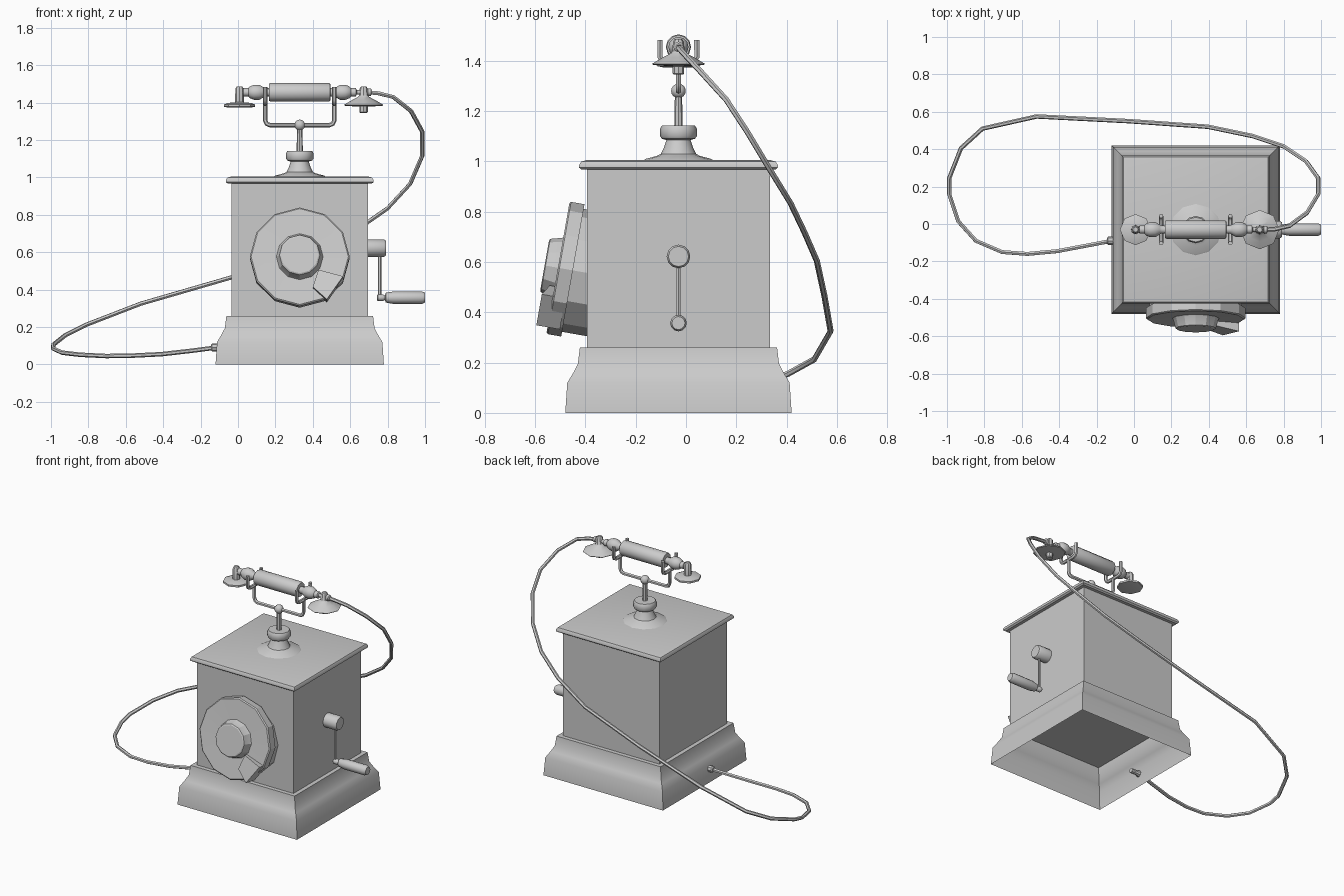
import bpy, bmesh, math
from mathutils import Vector

if "Cube" in bpy.data.objects:
    bpy.data.objects.remove(bpy.data.objects["Cube"])

CX, CY = 0.33, -0.03          # centre of the telephone body
SIDE = math.radians(90)


def finish(obj, angle=35):
    bpy.ops.object.select_all(action='DESELECT')
    obj.select_set(True)
    bpy.context.view_layer.objects.active = obj
    bpy.ops.object.shade_smooth_by_angle(angle=math.radians(angle))
    return obj


def add_mesh(name, bm, loc=(0, 0, 0), rot=(0, 0, 0), angle=35):
    bmesh.ops.recalc_face_normals(bm, faces=bm.faces)
    me = bpy.data.meshes.new(name)
    bm.to_mesh(me)
    bm.free()
    obj = bpy.data.objects.new(name, me)
    bpy.context.collection.objects.link(obj)
    obj.location, obj.rotation_euler = loc, rot
    return finish(obj, angle)


def lathe(name, profile, loc, sides=12, rot=(0, 0, 0), square=False, bottom=True, top=True, angle=35):
    """Sweep (radius, height) points round local z; square=True gives a four-sided loft."""
    n, k, off = (4, math.sqrt(2), math.pi / 4) if square else (sides, 1, 0)
    bm = bmesh.new()
    rings = [[bm.verts.new((r * k * math.cos(off + 2 * math.pi * i / n),
                            r * k * math.sin(off + 2 * math.pi * i / n), h))
              for i in range(n)] for r, h in profile]
    for a, b in zip(rings, rings[1:]):
        for i in range(n):
            j = (i + 1) % n
            bm.faces.new((a[i], a[j], b[j], b[i]))
    if bottom:
        bm.faces.new(rings[0][::-1])
    if top:
        bm.faces.new(rings[-1])
    return add_mesh(name, bm, loc, rot, angle)


def tube(name, points, radius, res=1):
    cu = bpy.data.curves.new(name, 'CURVE')
    cu.dimensions = '3D'
    cu.bevel_depth, cu.bevel_resolution, cu.use_fill_caps = radius, res, True
    sp = cu.splines.new('POLY')
    sp.points.add(len(points) - 1)
    for p, co in zip(sp.points, points):
        p.co = (*co, 1)
    obj = bpy.data.objects.new(name, cu)
    bpy.context.collection.objects.link(obj)
    bpy.ops.object.select_all(action='DESELECT')
    obj.select_set(True)
    bpy.context.view_layer.objects.active = obj
    bpy.ops.object.convert(target='MESH')
    return finish(bpy.context.object, 50)


def ball(name, loc, radius):
    bm = bmesh.new()
    bmesh.ops.create_uvsphere(bm, u_segments=12, v_segments=8, radius=radius)
    return add_mesh(name, bm, loc, angle=50)


# Hollow flared base, box body and lid
lathe("base", [(.45, 0), (.442, .12), (.418, .16), (.4, .195), (.392, .26), (.36, .26)],
      (CX, CY, 0), square=True, bottom=False, top=False)
lathe("body", [(.364, .26), (.364, .975)], (CX, CY, 0), square=True)
lathe("lid", [(.385, .967), (.395, .975), (.395, .985), (.387, .999), (.365, 1.005)],
      (CX, CY, 0), square=True)

# Turned pedestal, post and ball joint
lathe("pedestal", [(.14, 1.003), (.13, 1.01), (.085, 1.022), (.07, 1.03), (.058, 1.055),
                   (.048, 1.085), (.066, 1.09), (.073, 1.1), (.073, 1.13), (.066, 1.142)],
      (CX, CY, 0))
lathe("post", [(.017, 1.13), (.014, 1.28)], (CX, CY, 0), sides=8)
ball("post_joint", (CX, CY, 1.28), .029)

# Cradle: a wide yoke with a fork at each end
w = .185
half = [(w, 1.40), (w, 1.305), (w - .008, 1.287), (w - .025, 1.28)]
tube("cradle_yoke", [(CX - x, CY, z) for x, z in half] + [(CX + x, CY, z) for x, z in half[::-1]], .012)
prong = [(.073, 1.483), (.073, 1.415), (.065, 1.4), (.048, 1.393)]
for side, s in (("left", -1), ("right", 1)):
    tube("cradle_fork_" + side,
         [(CX + s * w, CY - y, z) for y, z in prong] + [(CX + s * w, CY + y, z) for y, z in prong[::-1]], .012)

# Handset grip, mirrored profile along x
grip = [(.012, .335), (.012, .305), (.022, .3), (.022, .275), (.032, .265), (.04, .245), (.04, .215),
        (.026, .192), (.022, .185), (.022, .165), (.046, .163), (.05, .155)]
lathe("handset_grip", [(r, -h) for r, h in grip] + grip[::-1], (CX, CY, 1.455), rot=(0, SIDE, 0))

# Earpiece and mouthpiece
lathe("earpiece", [(.062, 1.374), (.083, 1.378), (.083, 1.39), (.062, 1.398), (.024, 1.402),
                   (.022, 1.475), (.014, 1.487)], (.008, CY, 0), sides=8)
lathe("mouthpiece", [(.018, 1.345), (.023, 1.35), (.023, 1.378), (.1, 1.383), (.105, 1.388),
                     (.065, 1.412), (.03, 1.43), (.024, 1.44), (.022, 1.475), (.014, 1.487)],
      (.672, CY, 0), sides=8)

# Tilted dial with raised hub
dial_at, dial_rot = (CX, -.509, .577), (math.radians(80), 0, 0)
lathe("dial", [(.248, -.16), (.248, -.06), (.267, -.06), (.267, -.006), (.26, 0),
               (.125, -.004), (.12, .004), (.108, .05), (.1, .054)],
      dial_at, rot=dial_rot, angle=25)

# Wedge-shaped finger stop on the dial rim
bm = bmesh.new()
corners = [(.10, -.075, .02), (.232, -.115, .045), (.145, -.24, .045), (.07, -.17, .03)]
low = [bm.verts.new((x, y, -.05)) for x, y, h in corners]
high = [bm.verts.new(c) for c in corners]
bm.faces.new(low[::-1])
bm.faces.new(high)
for i in range(4):
    j = (i + 1) % 4
    bm.faces.new((low[i], low[j], high[j], high[i]))
add_mesh("finger_stop", bm, dial_at, dial_rot)

# Crank on the right side
lathe("crank_boss", [(.047, .68), (.047, .78), (.04, .79)], (0, CY, .622), rot=(0, SIDE, 0))
tube("crank_arm", [(.757, CY, .62), (.757, CY, .355)], .009)
lathe("crank_handle", [(.012, .742), (.018, .748), (.018, .775), (.012, .785), (.026, .79),
                       (.033, .83), (.033, .985), (.026, 1.0)], (0, CY, .357), rot=(0, SIDE, 0))

# Cord from mouthpiece round the back to the base
tube("cord", [(.67, -.03, 1.457), (.75, -.028, 1.45), (.83, -.01, 1.43), (.925, .06, 1.355),
              (.985, .16, 1.245), (.985, .245, 1.115), (.92, .335, .965), (.8, .415, .835),
              (.635, .47, .72), (.395, .52, .605), (-.03, .55, .467), (-.52, .575, .325),
              (-.81, .51, .213), (-.925, .405, .155), (-.988, .245, .105), (-.988, .16, .085),
              (-.94, .015, .063), (-.845, -.09, .052), (-.705, -.15, .045), (-.57, -.16, .047),
              (-.41, -.145, .055), (-.25, -.115, .073), (-.12, -.09, .09), (-.07, -.085, .093)], .012)
lathe("cord_collar", [(.014, .69), (.02, .695), (.02, .71), (.013, .715)], (0, CY, 1.456), rot=(0, SIDE, 0))
lathe("cord_plug", [(.014, -.145), (.022, -.138), (.022, -.115), (.016, -.1), (.016, -.05)],
      (0, -.09, .09), rot=(0, SIDE, 0), sides=8)
